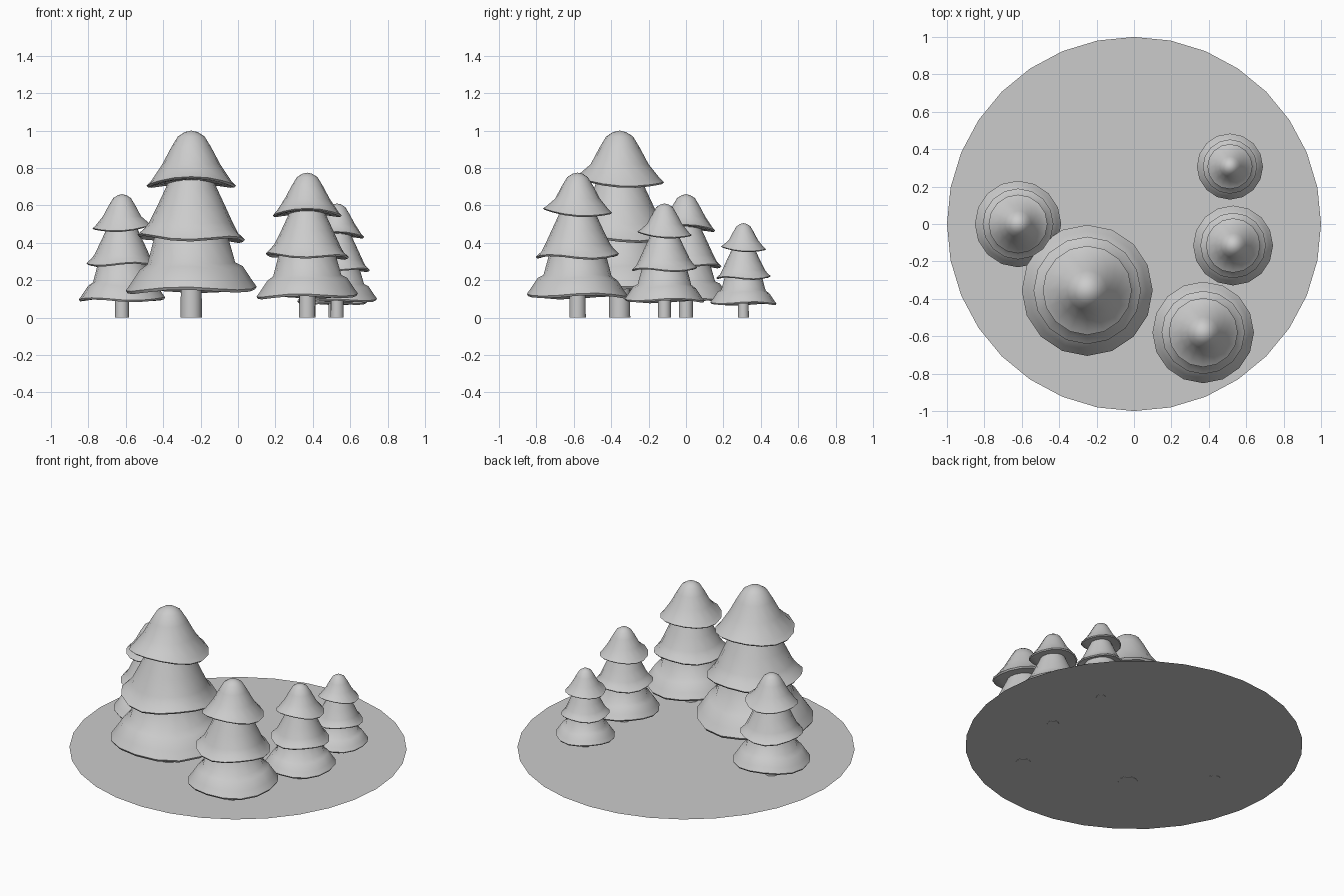
import bpy, bmesh, math
from math import sin, cos, pi

if "Cube" in bpy.data.objects:
    bpy.data.objects.remove(bpy.data.objects["Cube"])

SIDES = 16

# tier profiles for a tree of height 1: (radius, z, wave weight), top to underside
TIERS = {
    "lower": [(0.0, 0.50, 0), (0.16, 0.50, 0), (0.20, 0.42, 0), (0.235, 0.29, .5), (0.275, 0.265, 1),
              (0.318, 0.20, 1), (0.35, 0.155, 1), (0.34, 0.14, 1), (0.26, 0.165, .6), (0.0, 0.19, 0)],
    "middle": [(0.0, 0.78, 0), (0.10, 0.78, 0), (0.138, 0.69, 0), (0.18, 0.60, 0), (0.225, 0.505, .3),
               (0.25, 0.465, 1), (0.287, 0.43, 1), (0.277, 0.418, 1), (0.21, 0.44, .5), (0.0, 0.46, 0)],
    "top": [(0.0, 1.0, 0), (0.035, 0.992, 0), (0.072, 0.968, 0), (0.107, 0.91, 0), (0.155, 0.82, 0),
            (0.215, 0.735, .8), (0.238, 0.712, 1), (0.228, 0.702, 1), (0.17, 0.715, .6), (0.0, 0.73, 0)],
}

# vertical ripple of each rim
WAVES = {
    "lower": lambda a: 0.010 * sin(3 * a + 0.6) + 0.005 * cos(a),
    "middle": lambda a: 0.012 * cos(3 * a + 2.0) - 0.008 * cos(a),
    "top": lambda a: 0.010 - 0.017 * cos(2 * a) - 0.015 * sin(a),
}


def finish(bm, name, loc=(0, 0, 0), scale=1, turn=0):
    bmesh.ops.recalc_face_normals(bm, faces=bm.faces)
    me = bpy.data.meshes.new(name)
    bm.to_mesh(me)
    bm.free()
    ob = bpy.data.objects.new(name, me)
    bpy.context.collection.objects.link(ob)
    ob.location, ob.scale, ob.rotation_euler = loc, (scale,) * 3, (0, 0, turn)
    return ob


def smooth(ob, angle):
    bpy.ops.object.select_all(action='DESELECT')
    ob.select_set(True)
    bpy.context.view_layer.objects.active = ob
    bpy.ops.object.shade_smooth_by_angle(angle=math.radians(angle))


def lathe(profile, wave):
    bm = bmesh.new()
    rings = []
    for r, z, w in profile:
        if r == 0:
            rings.append([bm.verts.new((0, 0, z))] * SIDES)
        else:
            angles = [2 * pi * i / SIDES for i in range(SIDES)]
            rings.append([bm.verts.new((r * cos(a), r * sin(a), z + w * wave(a))) for a in angles])
    for up, low in zip(rings, rings[1:]):
        for i in range(SIDES):
            j = (i + 1) % SIDES
            bm.faces.new(list(dict.fromkeys((up[i], low[i], low[j], up[j]))))
    return bm


def tree(n, x, y, height, turn=0):
    # round trunk
    bm = bmesh.new()
    bmesh.ops.create_cone(bm, cap_ends=True, segments=SIDES, radius1=0.057, radius2=0.055, depth=0.25)
    bmesh.ops.translate(bm, verts=bm.verts, vec=(0, 0, 0.125))
    smooth(finish(bm, f"trunk_{n}", (x, y, 0), height, turn), 40)
    # three drooping branch tiers
    for name, profile in TIERS.items():
        ob = finish(lathe(profile, WAVES[name]), f"{name}_branches_{n}", (x, y, 0), height, turn)
        smooth(ob, 50)


# flat round ground plate
bm = bmesh.new()
bmesh.ops.create_circle(bm, cap_ends=True, segments=32, radius=1)
bmesh.ops.translate(bm, verts=bm.verts, vec=(0, 0, 0.002))
finish(bm, "ground_disc")

# five trees of different heights
for n, spec in enumerate([(-0.25, -0.355, 1.0), (0.37, -0.58, 0.775), (0.53, -0.115, 0.61),
                          (-0.62, 0.0, 0.66, pi / 2), (0.513, 0.307, 0.505)], 1):
    tree(n, *spec)
